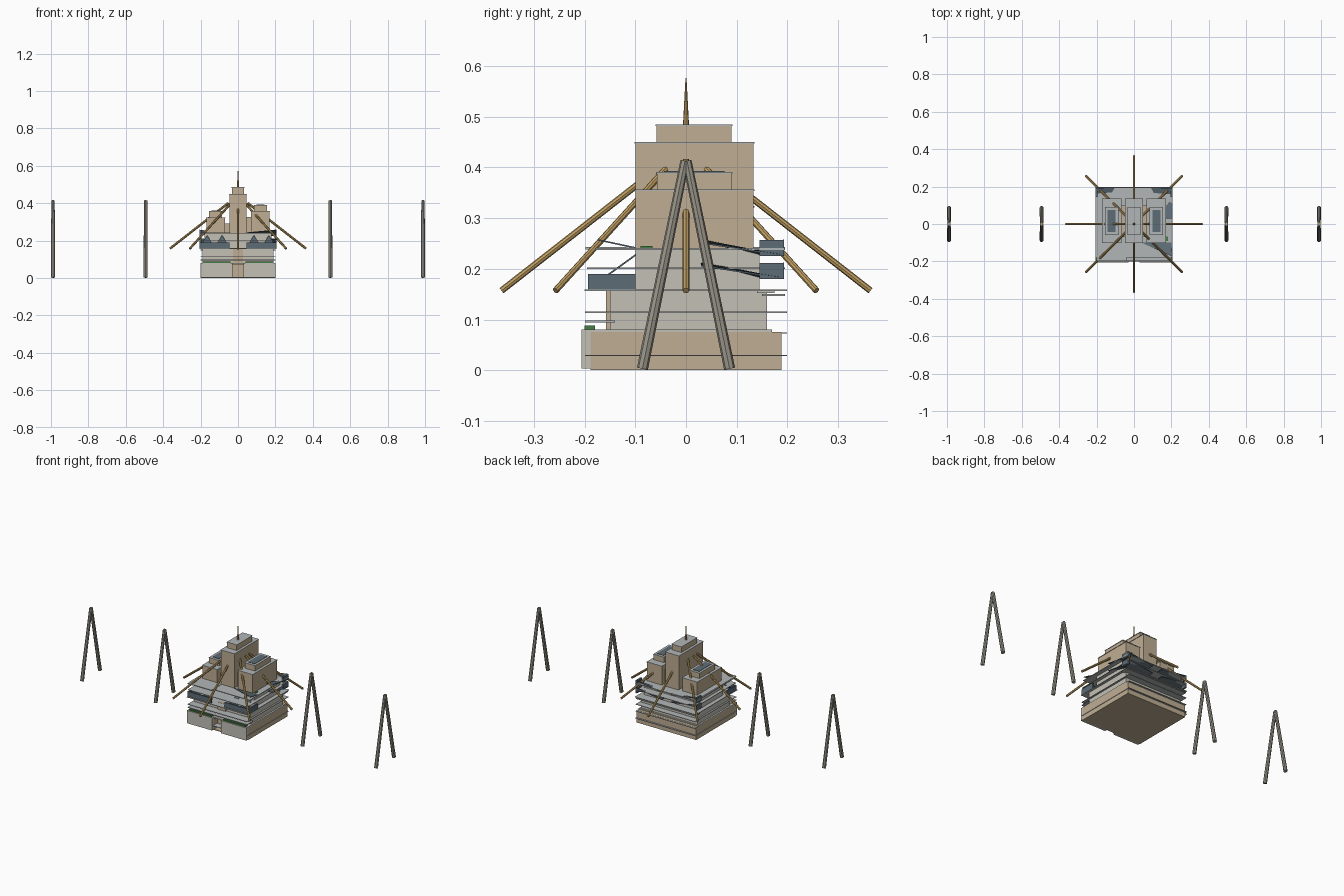
import bpy, bmesh
from math import cos, sin, pi
from mathutils import Vector

if "Cube" in bpy.data.objects:
    bpy.data.objects.remove(bpy.data.objects["Cube"])


def material(name, col):
    m = bpy.data.materials.new(name)
    m.diffuse_color = (*col, 1)
    m.use_nodes = True
    m.node_tree.nodes["Principled BSDF"].inputs["Base Color"].default_value = m.diffuse_color
    return m


TAN = material("sandstone", (0.52, 0.42, 0.29))
PALE = material("pale_concrete", (0.55, 0.53, 0.47))
GREY = material("roof_grey", (0.45, 0.47, 0.47))
SLATE = material("slate_glass", (0.11, 0.15, 0.18))
GOLD = material("timber", (0.52, 0.34, 0.12))
STEEL = material("weathered_steel", (0.33, 0.31, 0.26))
GREEN = material("hedge_green", (0.06, 0.2, 0.06))


def finish(name, bm, mat):
    bmesh.ops.recalc_face_normals(bm, faces=bm.faces)
    me = bpy.data.meshes.new(name)
    bm.to_mesh(me)
    bm.free()
    ob = bpy.data.objects.new(name, me)
    me.materials.append(mat)
    bpy.context.collection.objects.link(ob)
    return ob


def box(name, x0, x1, y0, y1, z0, z1, mat):
    bm = bmesh.new()
    bmesh.ops.create_cube(bm, size=1)
    for v in bm.verts:
        v.co = ((x0 + x1) / 2 + v.co.x * (x1 - x0),
                (y0 + y1) / 2 + v.co.y * (y1 - y0),
                (z0 + z1) / 2 + v.co.z * (z1 - z0))
    return finish(name, bm, mat)


def rod(name, a, b, r0, r1, mat, sides=8):
    a, b = Vector(a), Vector(b)
    bm = bmesh.new()
    bmesh.ops.create_cone(bm, cap_ends=True, segments=sides, radius1=r0,
                          radius2=r1, depth=(b - a).length)
    q = (b - a).to_track_quat('Z', 'Y')
    for v in bm.verts:
        v.co = q @ v.co + (a + b) / 2
    return finish(name, bm, mat)


def prism(name, pts, h, mat):
    """Polygon given by 3D points, thickened upward by h."""
    bm = bmesh.new()
    f = bm.faces.new([bm.verts.new(p) for p in pts])
    ext = bmesh.ops.extrude_face_region(bm, geom=[f])
    for v in ext["geom"]:
        if isinstance(v, bmesh.types.BMVert):
            v.co.z += h
    return finish(name, bm, mat)


def block(name, x0, x1, y0, y1, z0, z1):
    """Tower block with a thin projecting roof cap."""
    box(name, x0, x1, y0, y1, z0, z1, TAN)
    box(name + "_roof", x0 - .002, x1 + .002, y0 - .002, y1 + .002, z1 - .001, z1 + .002, GREY)


# podium with entrance notch
box("podium_back", -.2, .2, -.15, .188, .003, .075, TAN)
for s, side in ((-1, "left"), (1, "right")):
    a, b = sorted((s * .03, s * .2))
    box(f"podium_wing_{side}", a, b, -.188, -.14, .003, .075, TAN)
    box(f"podium_front_{side}", a, b, -.206, -.187, .003, .08, PALE)
    box(f"podium_hedge_{side}", a + .01, b - .01, -.2, -.18, .079, .088, GREEN)
box("foundation", -.2, .2, -.188, .188, 0, .004, TAN)
box("entrance_pier", -.028, .028, -.158, -.14, 0, .16, TAN)
box("podium_terrace", -.2, .2, -.19, .17, .072, .08, PALE)
box("podium_band", -.203, .203, -.199, .199, .028, .03, GREY)

# middle storeys
box("middle_core", -.19, .19, -.15, .16, .078, .158, PALE)
box("upper_core", -.18, .18, -.1, .145, .157, .24, PALE)
for i, (z, t, x, y0, y1) in enumerate([
        (.072, .002, .2, -.16, .199), (.113, .003, .2, -.199, .199),
        (.156, .003, .205, -.2, .199), (.2, .003, .2, -.195, .195),
        (.237, .004, .205, -.18, .195)]):
    box(f"terrace_slab_{i}", -x, x, y0, y1, z, z + t, GREY)
box("front_balcony", -.2, .2, -.199, -.14, .094, .098, GREY)
box("rear_balcony", -.2, .2, .15, .195, .146, .15, GREY)
box("rear_sill", -.2, .2, .14, .175, .152, .156, PALE)
box("left_roof_terrace", -.2, -.04, -.198, .195, .238, .243, GREY)
box("roof_hedge", .172, .182, -.09, -.066, .24, .245, GREEN)

# folded slate glazing over the front terrace
for s in (-1, 1):
    box("front_glass_wall", *sorted((s * .045, s * .205)), -.193, -.185, .158, .19, SLATE)
    box("side_glass_wall", *sorted((s * .198, s * .205)), -.193, -.1, .158, .19, SLATE)
    for k in range(2):
        xa, xb = s * (.045 + .08 * k), s * (.125 + .08 * k)
        prism("front_glass_fold", [(xa, -.19, .16), (xb, -.19, .16),
                                   ((xa + xb) / 2, -.1, .225)], .004, SLATE)

# slate louvres around the rear and side terraces
for z, y in ((.18, .145), (.225, .145)):
    for s in (-1, 1):
        x = s * .205
        prism("rear_louvre", [(s * .03, y, z), (s * .03, .193, z + .004),
                              (x, .193, z + .03), (x, y, z + .006)], .003, SLATE)
        box("corner_glass", *sorted((s * .195, x)), y, .193, z, z + .032, SLATE)
    prism("side_louvre", [(.17, .03, z + .03), (.17, y, z), (.207, .19, z),
                          (.207, .03, z + .025)], .003, SLATE)
prism("front_right_canopy", [(.04, -.1, .24), (.2, -.1, .24), (.207, -.175, .256)], .003, SLATE)

# towers: centre, right and left
block("centre_tower", -.045, .045, -.1, .133, .158, .448)
block("centre_tower_top", -.032, .032, -.058, .09, .448, .483)
for side, s, h in (("right", 1, .355), ("left", -1, .322)):
    a, b = sorted((s * .07, s * .168))
    c, d = sorted((s * .086, s * .154))
    block(f"{side}_tower", a, b, -.1, .133, .238, h)
    block(f"{side}_tower_top", c, d, -.057, .09, h, h + .034)
    box(f"{side}_skylight", c + .012, d - .012, -.043, .076, h + .034, h + .038, SLATE)
    link = sorted((s * .04, s * .075))
    box(f"{side}_tower_link", *link, -.07, .1, .238, h - .03, TAN)

# spire
rod("spire", (0, 0, .483), (0, 0, .577), .006, .001, GOLD)

# eight sloping poles
for i in range(8):
    c, s = cos(i * pi / 4), sin(i * pi / 4)
    rod(f"sloping_pole_{i}", (c * .05, s * .05, .402), (c * .364, s * .364, .157),
        .0065, .0065, GOLD)

# A-frame pylons on both sides
for x in (-.989, -.494, .494, .989):
    for s in (-1, 1):
        rod("pylon_leg", (x, s * .086, .003), (x, s * .002, .413), .011, .009, STEEL)
    rod("pylon_cap", (x, 0, .405), (x, 0, .417), .006, .006, GOLD)
